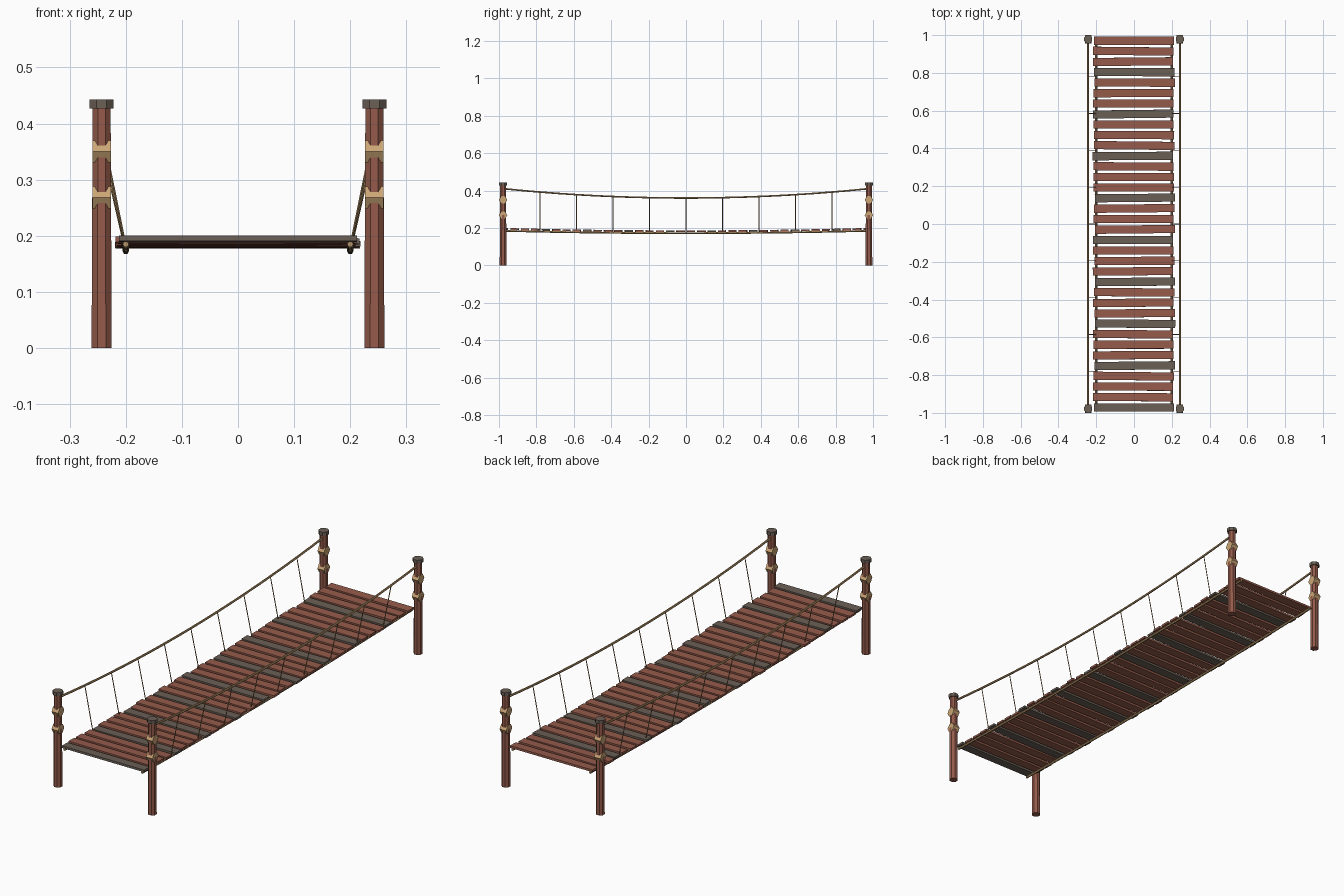
import bpy, math, random
from mathutils import Vector, Matrix

if "Cube" in bpy.data.objects:
    bpy.data.objects.remove(bpy.data.objects["Cube"])

random.seed(4)


def mat(name, c):
    m = bpy.data.materials.new(name)
    m.diffuse_color = (*c, 1)
    m.use_nodes = True
    m.node_tree.nodes["Principled BSDF"].inputs["Base Color"].default_value = m.diffuse_color
    return m


WOOD = mat("red_brown_wood", (0.30, 0.105, 0.07))
GREY = mat("weathered_wood", (0.145, 0.115, 0.092))
ROPE = mat("rope", (0.45, 0.29, 0.135))
WRAP = mat("pale_lashing", (0.60, 0.38, 0.18))

PX, PY = 0.243, 0.978     # post position
DX = 0.20                 # deck rope position


def finish(name, m):
    o = bpy.context.object
    o.name = name
    o.data.materials.append(m)
    return o


def cone(name, m, n, r1, r2, depth, loc, rot=None):
    bpy.ops.mesh.primitive_cone_add(vertices=n, radius1=r1, radius2=r2, depth=depth)
    o = finish(name, m)
    o.data.transform(rot or Matrix.Rotation(math.pi / n, 4, 'Z'))
    o.location = loc
    return o


def rope(name, pts, r):
    c = bpy.data.curves.new(name, 'CURVE')
    c.dimensions = '3D'
    c.bevel_depth = r
    c.bevel_resolution = 1
    c.use_fill_caps = True
    s = c.splines.new('POLY')
    s.points.add(len(pts) - 1)
    for p, q in zip(s.points, pts):
        p.co = (*q, 1)
    s.use_smooth = False
    c.materials.append(ROPE)
    o = bpy.data.objects.new(name, c)
    bpy.context.collection.objects.link(o)


def hand_z(y):
    return 0.36 + 0.05 * (y / PY) ** 2


def deck_z(y):            # centre height of the deck ropes
    return 0.172 + 0.013 * (y / PY) ** 2


# posts, caps and lashings
flat = 1 / math.cos(math.pi / 8)
for sx in (-1, 1):
    for sy in (-1, 1):
        x, y = sx * PX, sy * PY
        cone("post", WOOD, 8, 0.018 * flat, 0.016 * flat, 0.43, (x, y, 0.215))
        cone("post_cap", GREY, 8, 0.0213 * flat, 0.0213 * flat, 0.016, (x, y, 0.435))
        for z in (0.350, 0.268):
            # six-sided roll across the post, pointed towards front and back
            cone("post_lashing", WRAP, 6, 0.0225, 0.0225, 0.0335, (x, y, z),
                 Matrix.Rotation(math.pi / 2, 4, 'Y'))

# ropes and hangers
ys = [-PY + 2 * PY * i / 20 for i in range(21)]
for sx in (-1, 1):
    rope("hand_rope", [(sx * PX, y, hand_z(y)) for y in ys], 0.005)
    rope("deck_rope", [(sx * DX, y * 1.015, deck_z(y)) for y in ys], 0.0055)
    for i in range(-4, 5):
        y = i * 0.195
        rope("hanger", [(sx * PX, y, hand_z(y)), (sx * DX, y, deck_z(y))], 0.002)

# planks, every fourth one weathered
for i in range(36):
    y = -0.972 + i * 0.0555
    bpy.ops.mesh.primitive_cube_add(size=1)
    o = finish("plank", GREY if i % 4 == 0 else WOOD)
    for v in o.data.vertices:
        v.co = Vector((v.co.x * 0.425, v.co.y * 0.043, v.co.z * 0.010))
    slope = math.atan(2 * 0.013 * y / PY ** 2)
    end = i in (0, 35)
    o.rotation_euler = (slope, 0, 0 if end else random.uniform(-0.012, 0.012))
    o.location = (0 if end else random.uniform(-0.007, 0.007), y, deck_z(y) + 0.0100)
